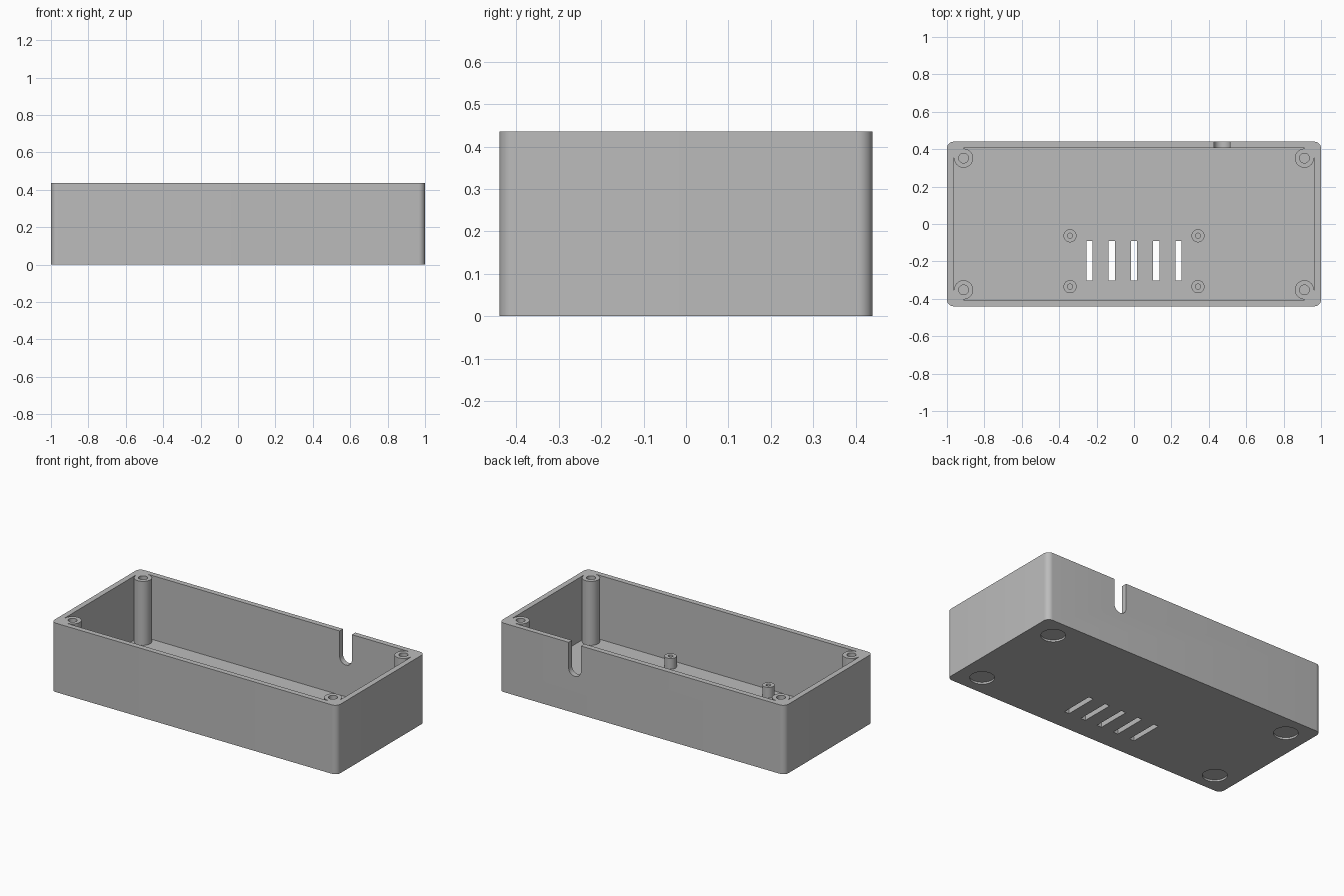
import bpy, bmesh
from math import cos, sin, pi, radians
from mathutils import Matrix, Vector

if "Cube" in bpy.data.objects:
    bpy.data.objects.remove(bpy.data.objects["Cube"])

# Main dimensions
HX, HY, HEIGHT = 1.0, 0.44, 0.436
FLOOR, CORNER = 0.032, 0.035
POST_X, POST_Y, POST_R, POST_GAP = 0.911, 0.352, 0.051, 0.054
SIGNS = [(1, 1), (-1, 1), (-1, -1), (1, -1)]

grey = bpy.data.materials.new("plain grey plastic")
grey.use_nodes = True
grey.diffuse_color = (0.5, 0.5, 0.5, 1)
grey.node_tree.nodes["Principled BSDF"].inputs["Base Color"].default_value = grey.diffuse_color


def arc(cx, cy, r, start, sweep, steps):
    return [(cx + r * cos(start + sweep * i / steps),
             cy + r * sin(start + sweep * i / steps)) for i in range(steps + 1)]


def circle(cx, cy, r, steps=32):
    return arc(cx, cy, r, 0, 2 * pi, steps)[:-1]


def rectangle(cx, cy, w, d):
    return [(cx + sx * w / 2, cy + sy * d / 2) for sx, sy in SIGNS]


def prism(bm, outline, z0, z1, matrix=Matrix()):
    """Extrude a closed outline from z0 to z1."""
    base = bm.faces.new([bm.verts.new((x, y, z0)) for x, y in outline])
    grown = bmesh.ops.extrude_face_region(bm, geom=[base])["geom"]
    top = [v for v in grown if isinstance(v, bmesh.types.BMVert)]
    bmesh.ops.translate(bm, verts=top, vec=(0, 0, z1 - z0))
    bmesh.ops.transform(bm, matrix=matrix, verts=list(base.verts) + top)


def finish(name, bm):
    bmesh.ops.recalc_face_normals(bm, faces=bm.faces)
    mesh = bpy.data.meshes.new(name)
    bm.to_mesh(mesh)
    bm.free()
    mesh.materials.append(grey)
    obj = bpy.data.objects.new(name, mesh)
    bpy.context.collection.objects.link(obj)
    return obj


def smooth(obj):
    bpy.ops.object.select_all(action="DESELECT")
    obj.select_set(True)
    bpy.context.view_layer.objects.active = obj
    bpy.ops.object.shade_smooth_by_angle(angle=radians(30))


def cut(obj, cutter):
    cutter.hide_render = True
    bpy.context.view_layer.objects.active = obj
    mod = obj.modifiers.new("cut", "BOOLEAN")
    mod.operation, mod.solver, mod.object = "DIFFERENCE", "EXACT", cutter
    bpy.ops.object.modifier_apply(modifier=mod.name)
    bpy.data.objects.remove(cutter)


# Outer block with rounded upright corners
bm = bmesh.new()
outline = []
for k, (sx, sy) in enumerate(SIGNS):
    outline += arc(sx * (HX - CORNER), sy * (HY - CORNER), CORNER, k * pi / 2, pi / 2, 8)
prism(bm, outline, 0, HEIGHT)
case = finish("case_shell", bm)

# Cavity whose outline wraps round the four corner screw posts
bm = bmesh.new()
outline = []
for k, (sx, sy) in enumerate(SIGNS):
    cx, cy, a = sx * POST_X, sy * POST_Y, k * pi / 2
    outline.append((cx + POST_GAP * cos(a), cy + POST_GAP * sin(a)))
    outline += arc(cx, cy, POST_R, a, -1.5 * pi, 30)
    outline.append((cx - POST_GAP * sin(a), cy + POST_GAP * cos(a)))
prism(bm, outline, FLOOR, HEIGHT + 0.1)
cut(case, finish("cavity_cutter", bm))

# Screw holes, foot recesses, vent slots and cable notch
bm = bmesh.new()
for sx, sy in SIGNS:
    prism(bm, circle(sx * POST_X, sy * POST_Y, 0.026), 0.05, HEIGHT + 0.1)
    prism(bm, circle(sx * 0.852, sy * 0.31, 0.07), -0.1, 0.012)
for i in range(-2, 3):
    prism(bm, rectangle(i * 0.119, -0.197, 0.033, 0.212), -0.1, 0.1)
notch = arc(0.47, 0.275, 0.043, pi, pi, 16) + [(0.513, 0.6), (0.427, 0.6)]
prism(bm, notch, -0.5, -0.38, Matrix.Rotation(pi / 2, 4, "X"))
cut(case, finish("opening_cutter", bm))
smooth(case)

# Small hollow standoffs on the floor
for i, (sx, sy) in enumerate(SIGNS):
    bm = bmesh.new()
    rings = [(0.035, FLOOR), (0.035, 0.1), (0.014, 0.1), (0.014, FLOOR)]
    verts = [bm.verts.new((r, 0, z)) for r, z in rings]
    edges = [bm.edges.new(pair) for pair in zip(verts, verts[1:])]
    bmesh.ops.spin(bm, geom=verts + edges, cent=(0, 0, 0), axis=(0, 0, 1),
                   angle=2 * pi, steps=32, use_merge=True)
    bmesh.ops.remove_doubles(bm, verts=bm.verts, dist=0.0001)
    bmesh.ops.translate(bm, verts=bm.verts, vec=Vector((sx * 0.342, -0.199 + sy * 0.136, 0)))
    smooth(finish(f"standoff_{i + 1}", bm))
